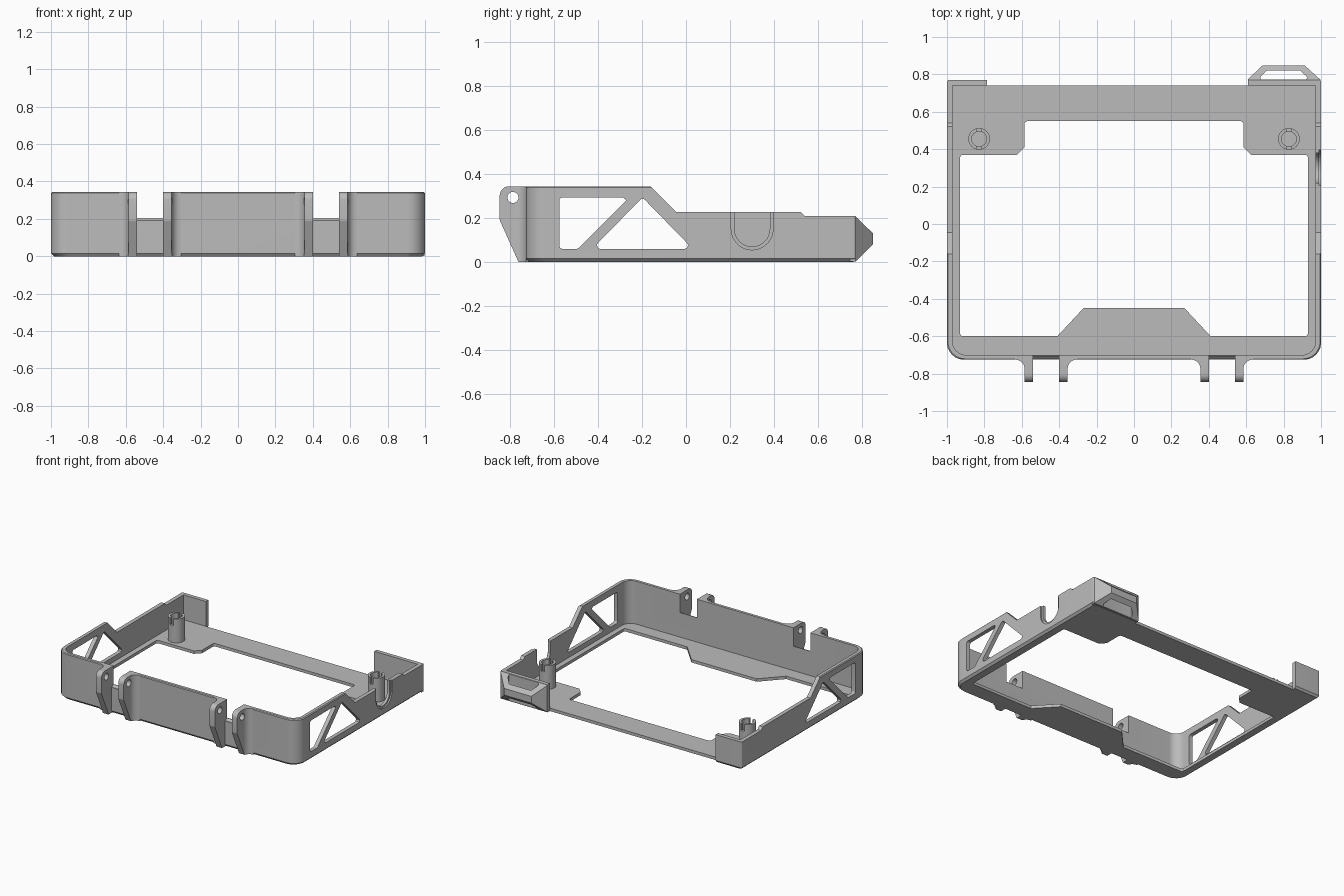
import bpy, bmesh, math
from mathutils import Vector

if "Cube" in bpy.data.objects:
    bpy.data.objects.remove(bpy.data.objects["Cube"])

grey = bpy.data.materials.new("grey plastic")
grey.diffuse_color = (0.5, 0.5, 0.5, 1)
grey.use_nodes = True
grey.node_tree.nodes["Principled BSDF"].inputs["Base Color"].default_value = grey.diffuse_color


def rounded(pts, radii, n=5):
    """Round polygon corners; radii is one number or one per corner."""
    if not isinstance(radii, (list, tuple)):
        radii = [radii] * len(pts)
    out = []
    for i, (p, r) in enumerate(zip(pts, radii)):
        p = Vector(p)
        if r == 0:
            out.append(tuple(p))
            continue
        u = (Vector(pts[i - 1]) - p).normalized()
        v = (Vector(pts[(i + 1) % len(pts)]) - p).normalized()
        half = u.angle(v) / 2
        d = r / math.tan(half)
        c = p + (u + v).normalized() * (r / math.sin(half))
        a, b = p + u * d - c, p + v * d - c
        for k in range(n + 1):
            q = a.lerp(b, k / n).normalized() * r
            out.append(tuple(c + q))
    return out


def prism(name, pts, axis, lo, hi, chamfer=(0, 0)):
    """Extrude a polygon along an axis, optionally chamfering both ends."""
    cx = sum(max(c) + min(c) for c in [[p[0] for p in pts]]) / 2
    cy = sum(max(c) + min(c) for c in [[p[1] for p in pts]]) / 2
    levels = [(lo, 0), (hi, 0)]
    if chamfer[0]:
        levels = [(lo, chamfer[0]), (lo + chamfer[0], 0)] + levels[1:]
    if chamfer[1]:
        levels = levels[:-1] + [(hi - chamfer[1], 0), (hi, chamfer[1])]
    bm = bmesh.new()
    rings = []
    for t, inset in levels:
        s = 1 - inset
        ring = []
        for a, b in pts:
            a, b = cx + (a - cx) * s, cy + (b - cy) * s
            co = {'x': (t, a, b), 'y': (a, t, b), 'z': (a, b, t)}[axis]
            ring.append(bm.verts.new(co))
        rings.append(ring)
    for r0, r1 in zip(rings, rings[1:]):
        for i in range(len(pts)):
            bm.faces.new((r0[i - 1], r0[i], r1[i], r1[i - 1]))
    bm.faces.new(rings[0])
    bm.faces.new(rings[-1])
    bmesh.ops.recalc_face_normals(bm, faces=bm.faces)
    me = bpy.data.meshes.new(name)
    bm.to_mesh(me)
    bm.free()
    me.materials.append(grey)
    ob = bpy.data.objects.new(name, me)
    bpy.context.collection.objects.link(ob)
    return ob


def rect(x0, y0, x1, y1):
    return [(x0, y0), (x1, y0), (x1, y1), (x0, y1)]


def circle(x, y, r, n=24):
    return [(x + r * math.cos(2 * math.pi * k / n),
             y + r * math.sin(2 * math.pi * k / n)) for k in range(n)]


def cut(ob, tool, op='DIFFERENCE'):
    m = ob.modifiers.new("cut", 'BOOLEAN')
    m.operation, m.solver, m.object = op, 'EXACT', tool
    bpy.context.view_layer.objects.active = ob
    bpy.ops.object.modifier_apply(modifier=m.name)
    bpy.data.objects.remove(tool)


TOP, FLOOR, FRONT = 0.343, 0.022, -0.725

# tray: rounded outer block, hollowed to thin walls and a floor
tray = prism("tray", rounded(rect(-1, FRONT, 1, 0.77), [0.09, 0.09, 0.01, 0.01], 8),
             'z', 0, TOP, (0.015, 0.006))
cut(tray, prism("hollow", rounded(rect(-0.97, -0.70, 0.97, 0.74), [0.07, 0.07, 0, 0], 8),
                'z', FLOOR, 1))

# floor opening with corner pads and front tongue
half = [(0.27, -0.45), (0.41, -0.60), (0.93, -0.60), (0.93, 0.37),
        (0.625, 0.37), (0.585, 0.41), (0.585, 0.55)]
opening = half + [(-x, y) for x, y in reversed(half)]
radii = [0, 0, 0.015, 0.015, 0, 0, 0.015]
cut(tray, prism("opening", rounded(opening, radii + radii[::-1], 3), 'z', -0.1, 0.1))

# stepped wall tops
cut(tray, prism("wall_top", [(-0.187, 0.37), (-0.045, 0.228), (0.52, 0.228),
                             (0.54, 0.208), (0.9, 0.208), (0.9, 0.5), (-0.187, 0.5)],
                'x', -1.2, 1.2))

# open back edge between the corner returns
cut(tray, prism("back_gap", rect(-0.785, 0.74, 0.61, 0.9), 'z', -0.1, 0.5))

# side windows through both walls
cut(tray, prism("window", rounded([(-0.575, 0.06), (-0.49, 0.06), (-0.27, 0.28),
                                   (-0.285, 0.293), (-0.575, 0.293)],
                                  [0.015, 0.015, 0.006, 0.006, 0.015]), 'x', -1.2, 1.2))
cut(tray, prism("triangle_window", rounded([(-0.425, 0.06), (0.03, 0.06), (-0.197, 0.293)],
                                           0.015), 'x', -1.2, 1.2))

# U-shaped port in the right wall: shallow rim, then a through cut
for r, x0 in ((0.095, 0.99), (0.08, 0.9)):
    arc = [(0.3 + r * math.cos(a), 0.15 + r * math.sin(a))
           for a in [math.pi + math.pi * k / 16 for k in range(17)]]
    cut(tray, prism("port", arc + [(0.3 + r, 0.4), (0.3 - r, 0.4)], 'x', x0, 1.1))

# hinge notches in the front wall, sloped sill
for s in (-1, 1):
    cut(tray, prism("notch", [(-0.9, 0.19), (-0.72, 0.19), (-0.705, 0.205),
                              (-0.6, 0.205), (-0.6, 0.5), (-0.9, 0.5)],
                    'x', min(s * 0.4, s * 0.54), max(s * 0.4, s * 0.54)))

parts = [tray]

# hinge lugs with filleted roots and pin holes
lug_side = rounded([(-0.69, 0), (-0.76, 0), (-0.845, 0.19), (-0.845, TOP), (-0.69, TOP)],
                   [0, 0, 0.02, 0.04, 0])
for s, side in ((-1, "left"), (1, "right")):
    for edge, d, place in ((0.54, 1, "outer"), (0.40, -1, "inner")):
        fillet = [(0.095 - 0.05 * math.cos(a), -0.775 + 0.05 * math.sin(a))
                  for a in [math.pi / 2 * k / 8 for k in range(9)]]
        plan = [(0, -0.71), (0, -0.9), (0.045, -0.9)] + fillet + [(0.095, -0.71)]
        lug = prism(f"hinge_lug_{side}_{place}", [(s * (edge + d * x), y) for x, y in plan],
                    'z', -0.01, 0.4)
        cut(lug, prism("lug_side", lug_side, 'x', -1, 1), 'INTERSECT')
        cut(lug, prism("pin_hole", circle(-0.785, 0.293, 0.025), 'x', -1, 1))
        parts.append(lug)

# strap loop on the back right corner
loop = prism("strap_loop", [(0.61, 0.745), (0.61, 0.775), (0.69, 0.85), (0.91, 0.85),
                            (0.998, 0.77), (0.998, 0.745)], 'z', -0.01, 0.3)
cut(loop, prism("loop_side", [(0.74, 0.002), (0.77, 0.002), (0.848, 0.08), (0.848, 0.13),
                              (0.77, 0.207), (0.74, 0.207)], 'x', 0.5, 1.1), 'INTERSECT')
cut(loop, prism("loop_slot", rounded([(0.66, 0.772), (0.71, 0.82), (0.89, 0.82),
                                      (0.94, 0.772)], 0.01), 'z', -0.1, 0.4))
parts.append(loop)

# slotted screw posts
for s, side in ((-1, "left"), (1, "right")):
    x, y = s * 0.828, 0.455
    post = prism(f"post_{side}", circle(x, y, 0.058, 32), 'z', 0.01, 0.2)
    cut(post, prism("bore", circle(x, y, 0.04, 32), 'z', FLOOR + 0.005, 0.3))
    cut(post, prism("slit", rect(x - 0.013, y - 0.1, x + 0.013, y + 0.1), 'z', 0.15, 0.3))
    parts.append(post)

# smooth the curved walls, keep edges sharp
bpy.ops.object.select_all(action='DESELECT')
for ob in parts:
    ob.select_set(True)
bpy.context.view_layer.objects.active = tray
bpy.ops.object.shade_smooth_by_angle(angle=math.radians(30))
